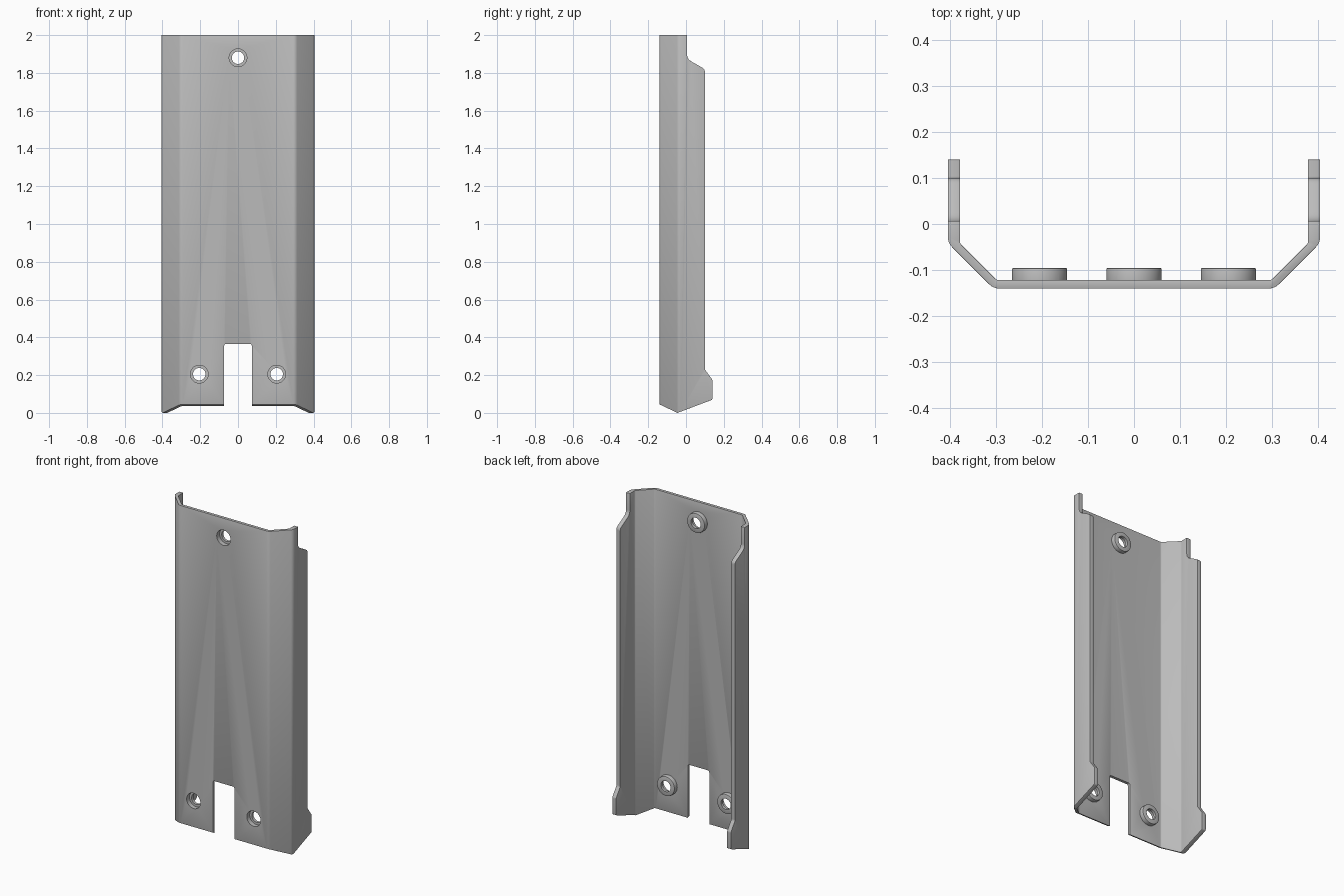
import bpy, bmesh, math
from mathutils import Vector, Matrix

cube = bpy.data.objects.get("Cube")
if cube:
    bpy.data.objects.remove(cube)

grey = bpy.data.materials.new("satin grey")
grey.use_nodes = True
colour = (0.5, 0.5, 0.5, 1)
grey.diffuse_color = colour
grey.node_tree.nodes["Principled BSDF"].inputs["Base Color"].default_value = colour


def rounded(points, steps=5):
    """Round each (a, b, radius) corner of a polygon with an arc."""
    out = []
    for i, (a, b, r) in enumerate(points):
        p = Vector((a, b))
        if r == 0:
            out.append(p)
            continue
        u = (Vector(points[i - 1][:2]) - p).normalized()
        v = (Vector(points[(i + 1) % len(points)][:2]) - p).normalized()
        half = u.angle(v) / 2
        centre = p + (u + v).normalized() * r / math.sin(half)
        start = p + u * r / math.tan(half) - centre
        end = p + v * r / math.tan(half) - centre
        sweep = math.atan2(start.cross(end), start.dot(end))
        for k in range(steps + 1):
            out.append(centre + Matrix.Rotation(sweep * k / steps, 2) @ start)
    return out


def prism(name, outline, place, low, high):
    """Extrude an outline between two levels; place maps (a, b, level) to 3D."""
    bm = bmesh.new()
    rings = [[bm.verts.new(place(p.x, p.y, t)) for p in outline] for t in (low, high)]
    n = len(outline)
    for ring in rings:
        bm.faces.new(ring)
    for i in range(n):
        j = (i + 1) % n
        bm.faces.new((rings[0][i], rings[0][j], rings[1][j], rings[1][i]))
    bmesh.ops.recalc_face_normals(bm, faces=bm.faces)
    mesh = bpy.data.meshes.new(name)
    bm.to_mesh(mesh)
    bm.free()
    mesh.materials.append(grey)
    obj = bpy.data.objects.new(name, mesh)
    bpy.context.collection.objects.link(obj)
    return obj


def along_x(a, b, t): return (t, a, b)
def along_y(a, b, t): return (a, t, b)
def along_z(a, b, t): return (a, b, t)


def disc(name, x, z, radius, low, high):
    ring = [Vector((x + radius * math.cos(k * math.tau / 40),
                    z + radius * math.sin(k * math.tau / 40))) for k in range(40)]
    return prism(name, ring, along_y, low, high)


def apply(obj, mod):
    bpy.ops.object.select_all(action='DESELECT')
    obj.select_set(True)
    bpy.context.view_layer.objects.active = obj
    bpy.ops.object.modifier_apply(modifier=mod.name)


def combine(obj, tool, operation):
    mod = obj.modifiers.new(operation, 'BOOLEAN')
    mod.operation = operation
    mod.solver = 'EXACT'
    mod.object = tool
    apply(obj, mod)
    bpy.data.objects.remove(tool)


# Bent channel section: outer half, then inner half, mirrored
outer = [(0.404, 0.2, 0), (0.404, -0.041, 0.03), (0.305, -0.14, 0.03)]
inner = [(0.298, -0.122, 0.012), (0.378, -0.042, 0.012), (0.378, 0.2, 0)]


def mirrored(pts): return [(-x, y, r) for x, y, r in reversed(pts)]


section = outer + mirrored(outer) + mirrored(inner) + inner
panel = prism("cover_panel", rounded(section), along_z, -0.1, 2.1)

# Side silhouette trims the flanges, the top and the pointed foot
silhouette = [(-0.2, 0.073, 0), (-0.045, 0.0, 0.005), (0.14, 0.07, 0.01),
              (0.14, 0.175, 0.02), (0.1, 0.23, 0.02), (0.1, 1.82, 0.025),
              (0.006, 1.873, 0.04), (0.006, 2.0, 0), (-0.2, 2.0, 0)]
combine(panel, prism("trim", rounded(silhouette), along_x, -0.6, 0.6), 'INTERSECT')

# Cable slot at the foot
slot = [(-0.073, -0.1, 0), (0.073, -0.1, 0), (0.073, 0.365, 0.01), (-0.073, 0.365, 0.01)]
combine(panel, prism("slot", rounded(slot), along_y, -0.2, 0.0), 'DIFFERENCE')

# Soften the sheet edges
bevel = panel.modifiers.new("edge", 'BEVEL')
bevel.width = 0.003
bevel.segments = 2
bevel.limit_method = 'ANGLE'
bevel.angle_limit = math.radians(50)
apply(panel, bevel)

# Screw bosses with counterbored holes
for x, z in ((0, 1.88), (-0.205, 0.205), (0.205, 0.205)):
    boss = disc("boss", x, z, 0.06, -0.13, -0.095)
    rim = boss.modifiers.new("rim", 'BEVEL')
    rim.width = 0.004
    rim.segments = 2
    rim.limit_method = 'ANGLE'
    apply(boss, rim)
    combine(panel, boss, 'UNION')
    combine(panel, disc("counterbore", x, z, 0.047, -0.2, -0.112), 'DIFFERENCE')
    combine(panel, disc("hole", x, z, 0.033, -0.2, 0.0), 'DIFFERENCE')

bpy.ops.object.select_all(action='DESELECT')
panel.select_set(True)
bpy.context.view_layer.objects.active = panel
bpy.ops.object.shade_smooth_by_angle(angle=math.radians(30))
